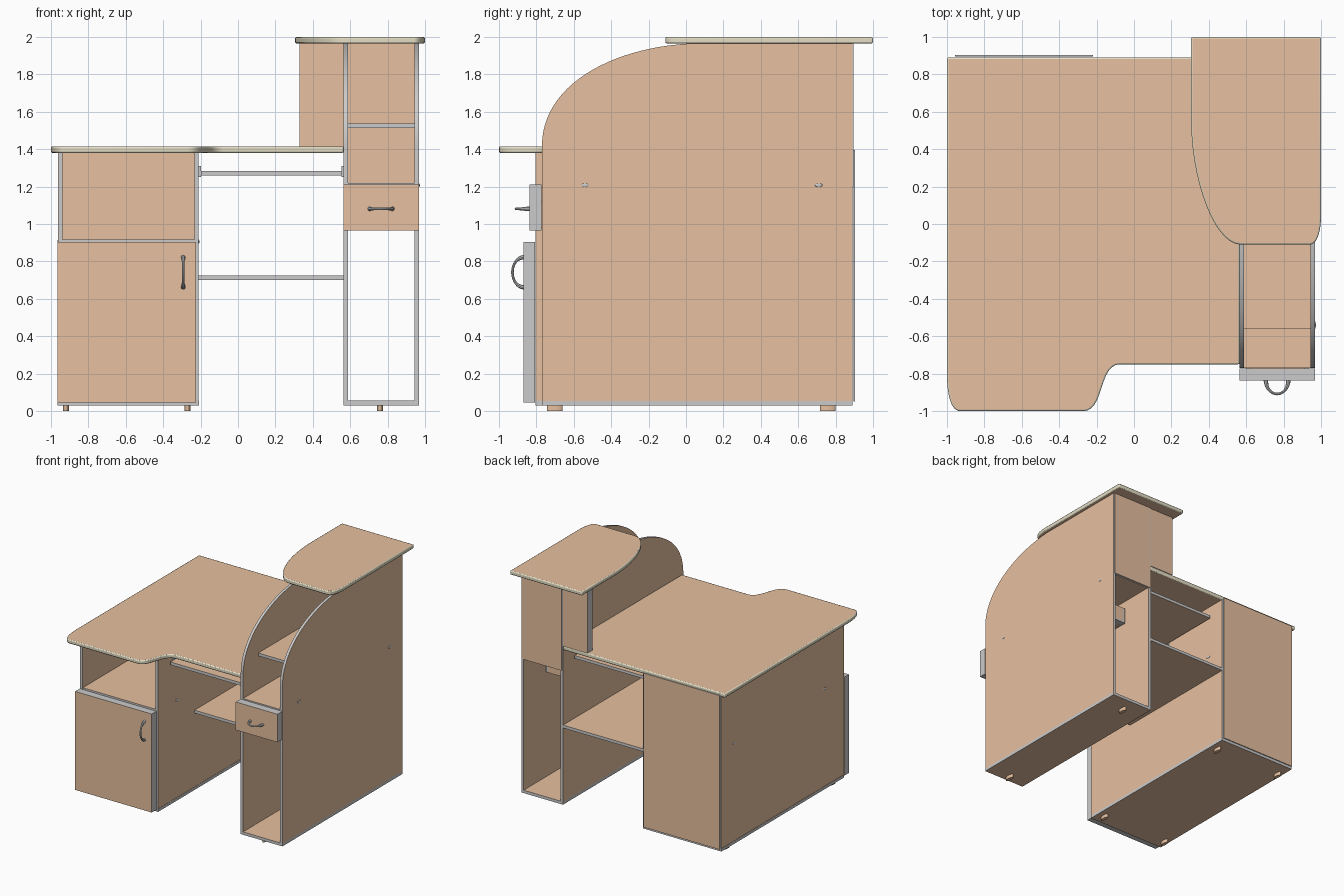
import bpy, bmesh, math
from mathutils import Vector

if "Cube" in bpy.data.objects:
    bpy.data.objects.remove(bpy.data.objects["Cube"])


def material(name, rgb):
    m = bpy.data.materials.new(name)
    m.diffuse_color = (*rgb, 1)
    m.use_nodes = True
    m.node_tree.nodes["Principled BSDF"].inputs["Base Color"].default_value = m.diffuse_color
    return m


WOOD = material("wood", (0.80, 0.53, 0.35))
GREY = material("grey_edge", (0.8, 0.8, 0.8))
BAND = material("beige_edge", (0.78, 0.73, 0.56))


def bez(a, b, c, d, n=14):
    a, b, c, d = map(Vector, (a, b, c, d))
    return [tuple(a*(1-t)**3 + 3*b*t*(1-t)**2 + 3*c*t*t*(1-t) + d*t**3)
            for t in (i / n for i in range(n + 1))]


def prism(name, axis, pts, lo, hi, edge=GREY):
    """Outline extruded along an axis: wood faces, banded edges."""
    bm = bmesh.new()

    def place(p, h):
        co = list(p)
        co.insert(axis, h)
        return bm.verts.new(co)
    a = [place(p, lo) for p in pts]
    b = [place(p, hi) for p in pts]
    bm.faces.new(a)
    bm.faces.new(b)
    for i in range(len(pts)):
        j = (i + 1) % len(pts)
        bm.faces.new((a[i], a[j], b[j], b[i])).material_index = 1
    bmesh.ops.recalc_face_normals(bm, faces=bm.faces)
    me = bpy.data.meshes.new(name)
    bm.to_mesh(me)
    bm.free()
    me.materials.append(WOOD)
    me.materials.append(edge)
    ob = bpy.data.objects.new(name, me)
    bpy.context.collection.objects.link(ob)
    return ob


def panel(name, axis, x, y, z, edge=GREY):
    """Rectangular board whose wood faces look along the axis."""
    r = [x, y, z]
    lo, hi = r.pop(axis)
    (u0, u1), (v0, v1) = r
    return prism(name, axis, [(u0, v0), (u1, v0), (u1, v1), (u0, v1)], lo, hi, edge)


def soften(ob):
    m = ob.modifiers.new("edge_round", 'BEVEL')
    m.width, m.segments, m.material = 0.008, 2, 1
    m.limit_method, m.angle_limit = 'ANGLE', math.radians(60)


# Desktop with wave front
desk = [(0.565, 0.89), (0.565, -0.75)]
desk += bez((-0.08, -0.75), (-0.19, -0.76), (-0.16, -1), (-0.27, -1))
desk += bez((-0.93, -1), (-0.98, -1), (-1, -0.91), (-1, -0.8)) + [(-1, 0.89)]
soften(prism("desktop", 2, desk, 1.38, 1.415, BAND))

# Raised top board
top = [(1, 1), (0.305, 1)]
top += bez((0.305, 0.55), (0.31, 0.2), (0.44, -0.11), (0.57, -0.11))
top += bez((0.94, -0.11), (0.975, -0.11), (1, -0.05), (1, 0.05))
soften(prism("tower_top", 2, top, 1.965, 2.0, BAND))

# Tower sides with curved front
side = [(0.89, 0.055), (0.89, 1.965)]
side += bez((0.02, 1.965), (-0.42, 1.94), (-0.77, 1.73), (-0.77, 1.42), 24)
side += [(-0.77, 0.055)]
prism("tower_side_left", 0, side, 0.565, 0.588)
prism("tower_side_right", 0, side, 0.945, 0.968)

# Tower boards
panel("tower_bottom", 2, (0.565, 0.968), (-0.77, 0.89), (0.03, 0.055))
panel("tower_lower_shelf", 2, (0.588, 0.945), (-0.77, 0.88), (1.20, 1.22))
panel("tower_upper_shelf", 2, (0.588, 0.945), (-0.56, 0.88), (1.512, 1.537))
panel("tower_back", 1, (0.575, 0.96), (0.888, 0.896), (1.20, 1.965))
panel("top_support", 1, (0.33, 0.565), (0.82, 0.89), (1.415, 1.965))

# Drawer
panel("drawer_front", 1, (0.565, 0.968), (-0.838, -0.772), (0.965, 1.21))
panel("drawer_base", 2, (0.605, 0.93), (-0.772, 0.6), (0.985, 0.995))
for n, x in (("left", 0.6), ("right", 0.912)):
    panel("drawer_wall_" + n, 0, (x, x + 0.02), (-0.772, 0.6), (0.98, 1.12))
panel("drawer_back", 1, (0.62, 0.912), (0.55, 0.6), (0.98, 1.12))

# Left cabinet
for n, x in (("left", -0.962), ("right", -0.233)):
    panel("cabinet_side_" + n, 0, (x, x + 0.023), (-0.805, 0.89), (0.055, 1.38))
panel("cabinet_bottom", 2, (-0.965, -0.208), (-0.805, 0.89), (0.03, 0.055))
panel("cabinet_shelf", 2, (-0.939, -0.233), (-0.80, 0.88), (0.895, 0.917))
panel("cabinet_back", 1, (-0.958, -0.22), (0.896, 0.904), (0.05, 1.395))
panel("cabinet_door", 1, (-0.965, -0.225), (-0.87, -0.806), (0.045, 0.905))

# Middle boards and keyboard runners
panel("middle_shelf", 2, (-0.21, 0.565), (-0.3, 0.89), (0.70, 0.725))
panel("keyboard_tray", 2, (-0.198, 0.553), (-0.65, 0.75), (1.258, 1.283))
for n, x in (("left", -0.21), ("right", 0.553)):
    ob = panel("tray_runner_" + n, 0, (x, x + 0.012), (-0.6, 0.2), (1.25, 1.31))
    ob.data.materials[0] = GREY


def handle(name, base, along, out):
    """Bowed tube, thicker at both ends."""
    cu = bpy.data.curves.new(name, 'CURVE')
    cu.dimensions, cu.bevel_depth, cu.bevel_resolution = '3D', 0.007, 2
    cu.use_fill_caps = True
    sp = cu.splines.new('POLY')
    n = 16
    sp.points.add(n)
    for i, p in enumerate(sp.points):
        t = math.pi * i / n
        co = Vector(base) + Vector(along) * math.cos(t) + Vector(out) * math.sin(t)
        p.co = (*co, 1)
        p.radius = 1 + 0.7 * abs(math.cos(t)) ** 6
    ob = bpy.data.objects.new(name, cu)
    bpy.context.collection.objects.link(ob)
    bpy.ops.object.select_all(action='DESELECT')
    ob.select_set(True)
    bpy.context.view_layer.objects.active = ob
    bpy.ops.object.convert(target='MESH')


handle("door_handle", (-0.293, -0.868, 0.742), (0, 0, 0.08), (0, -0.06, 0))
handle("drawer_handle", (0.765, -0.836, 1.081), (0.06, 0, 0), (0, -0.073, 0))

# Feet
for x in (-0.92, -0.27, 0.76):
    for y in (-0.702, 0.758):
        bpy.ops.mesh.primitive_cylinder_add(vertices=24, radius=1, depth=0.03,
                                            location=(x, y, 0.015))
        ob = bpy.context.object
        ob.name = "foot"
        ob.scale = (0.016, 0.042, 1)
        ob.data.materials.append(WOOD)

# Screw caps on the side boards
for x, z in ((0.968, 1.207), (-0.962, 0.906), (-0.21, 0.906)):
    for y in (-0.54, 0.71):
        bpy.ops.mesh.primitive_uv_sphere_add(segments=16, ring_count=8, radius=1,
                                             location=(x, y, z))
        ob = bpy.context.object
        ob.name = "screw_cap"
        ob.scale = (0.004, 0.02, 0.01)

# Smooth the curved edges, keep corners crisp
bpy.ops.object.select_all(action='SELECT')
bpy.context.view_layer.objects.active = bpy.context.selected_objects[0]
bpy.ops.object.shade_smooth_by_angle(angle=math.radians(30))
